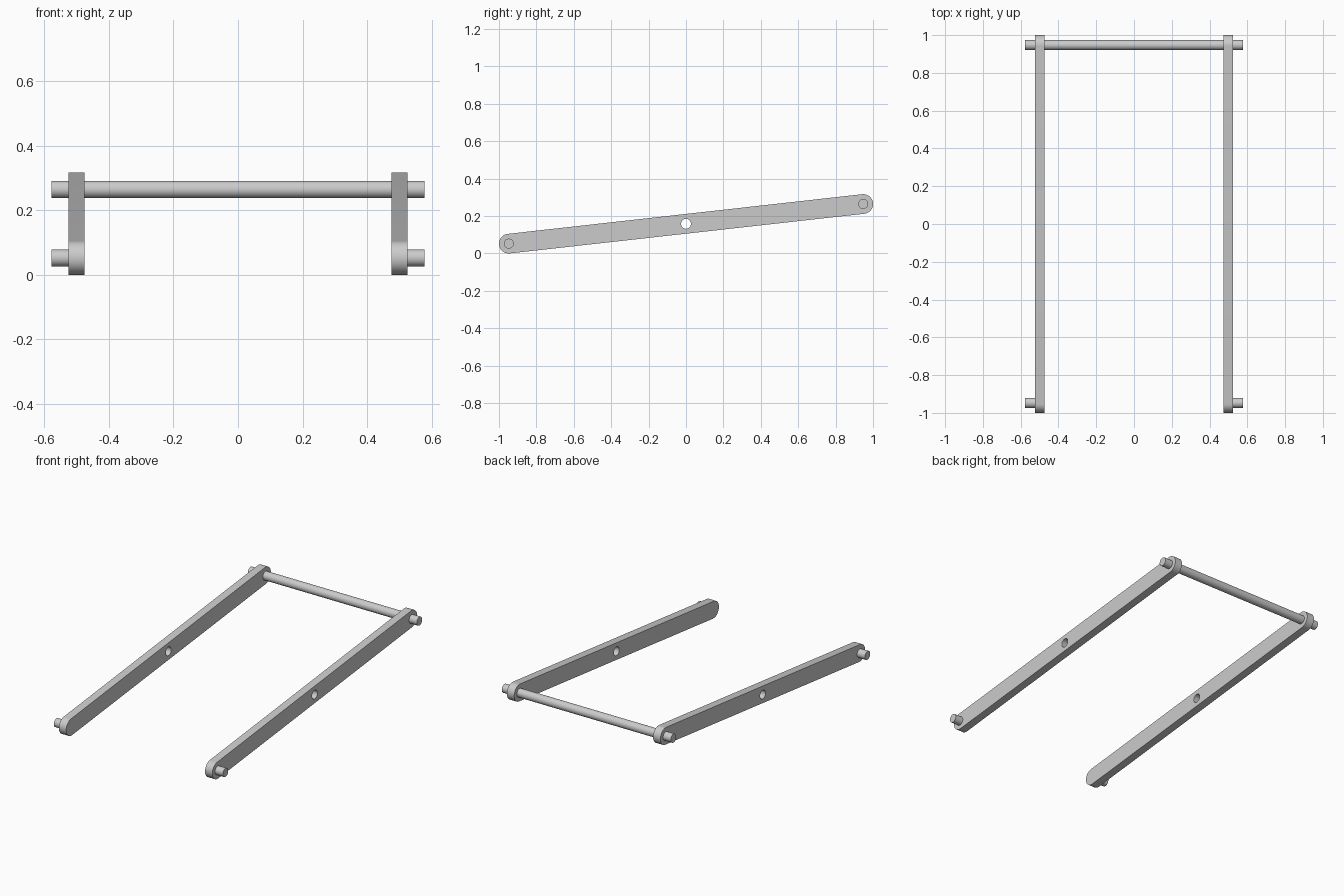
import bpy
from math import pi, sin, cos, atan2, radians

if "Cube" in bpy.data.objects:
    bpy.data.objects.remove(bpy.data.objects["Cube"])

X_ARM, THICK, X_END = 0.5, 0.05, 0.578   # arm centre, arm thickness, pin tip
R_END, R_PIN = 0.0525, 0.0265            # arm end radius, pin and hole radius
Y_PIN, Z_LOW, Z_HIGH = 0.9475, 0.0525, 0.2645
Z_MID = (Z_LOW + Z_HIGH) / 2
TILT = atan2(Z_HIGH - Z_LOW, 2 * Y_PIN)


def arc(cy, cz, r, start, sweep, n):
    return [(cy + r * cos(start + sweep * i / n), cz + r * sin(start + sweep * i / n))
            for i in range(n + 1)]


def smooth(obj):
    bpy.ops.object.select_all(action='DESELECT')
    obj.select_set(True)
    bpy.context.view_layer.objects.active = obj
    if obj.type == 'CURVE':
        bpy.ops.object.convert(target='MESH')
    bpy.ops.object.shade_smooth_by_angle(angle=radians(30))


def arm(name, x):
    outline = (arc(Y_PIN, Z_HIGH, R_END, TILT - pi / 2, pi, 32)
               + arc(-Y_PIN, Z_LOW, R_END, TILT + pi / 2, pi, 32))
    hole = arc(0, Z_MID, R_PIN, 0, 2 * pi, 48)[:-1]
    cu = bpy.data.curves.new(name, 'CURVE')
    cu.dimensions, cu.fill_mode, cu.extrude = '2D', 'BOTH', THICK / 2
    for pts in (outline, hole):
        sp = cu.splines.new('POLY')
        sp.points.add(len(pts) - 1)
        for p, (y, z) in zip(sp.points, pts):
            p.co = (y, z, 0, 1)
        sp.use_cyclic_u = True
    obj = bpy.data.objects.new(name, cu)
    bpy.context.collection.objects.link(obj)
    obj.location.x = x
    obj.rotation_euler = (pi / 2, 0, pi / 2)
    smooth(obj)


def rod(name, x0, x1, y, z):
    bpy.ops.mesh.primitive_cylinder_add(vertices=48, radius=R_PIN, depth=abs(x1 - x0),
                                        location=((x0 + x1) / 2, y, z),
                                        rotation=(0, pi / 2, 0))
    obj = bpy.context.object
    obj.name = name
    smooth(obj)


# Sloping side arms with a pivot hole, and outward lower pins
for side, s in (("left", -1), ("right", 1)):
    arm(side + "_arm", s * X_ARM)
    rod(side + "_lower_pin", s * X_ARM, s * X_END, -Y_PIN, Z_LOW)

# Cross bar passing through the upper ends
rod("cross_bar", -X_END, X_END, Y_PIN, Z_HIGH)
